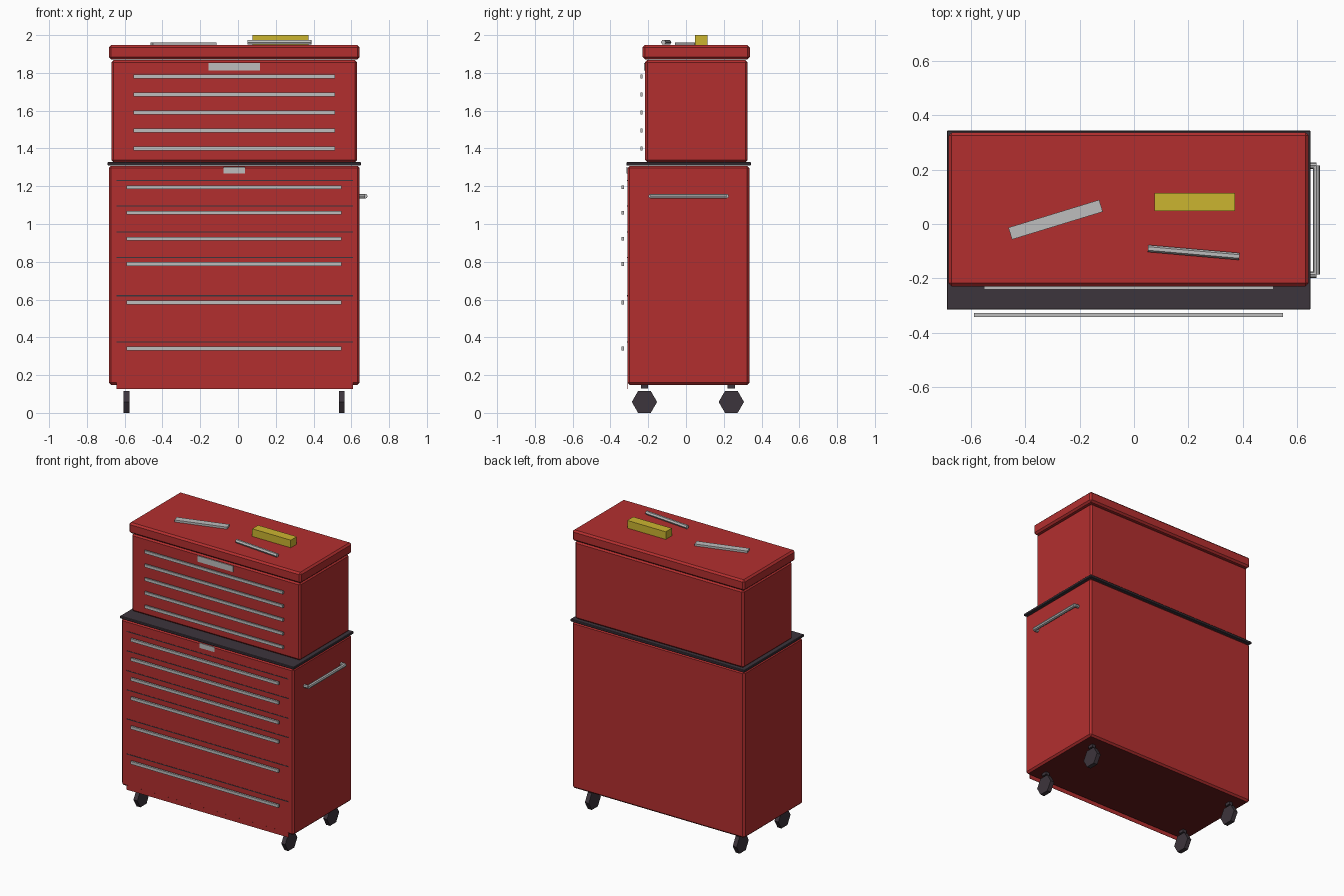
import bpy, bmesh, math

cube = bpy.data.objects.get("Cube")
if cube:
    bpy.data.objects.remove(cube, do_unlink=True)


def material(name, rgb):
    m = bpy.data.materials.new(name)
    m.use_nodes = True
    m.diffuse_color = (*rgb, 1)
    m.node_tree.nodes["Principled BSDF"].inputs["Base Color"].default_value = (*rgb, 1)
    return m


RED = material("red paint", (0.45, 0.028, 0.028))
SHADE_RED = material("dark red underside", (0.13, 0.011, 0.011))
DARK = material("dark rubber", (0.046, 0.035, 0.045))
STEEL = material("grey steel", (0.51, 0.51, 0.51))
YELLOW = material("yellow", (0.6, 0.46, 0.03))


def finish(name, bm, mat, loc, turn=0):
    bmesh.ops.recalc_face_normals(bm, faces=bm.faces)
    mesh = bpy.data.meshes.new(name)
    bm.to_mesh(mesh)
    bm.free()
    mesh.materials.append(mat)
    ob = bpy.data.objects.new(name, mesh)
    ob.location = loc
    ob.rotation_euler.z = math.radians(turn)
    bpy.context.collection.objects.link(ob)
    return ob


def box(name, x, y, z, mat, bevel=0, turn=0):
    """Box from (low, high) ranges on each axis, turned about its centre."""
    bm = bmesh.new()
    bmesh.ops.create_cube(bm, size=1)
    bmesh.ops.scale(bm, verts=bm.verts, vec=[b - a for a, b in (x, y, z)])
    if bevel:
        bmesh.ops.bevel(bm, geom=bm.edges[:], offset=bevel, segments=1,
                        profile=0.5, affect='EDGES')
    return finish(name, bm, mat, [(a + b) / 2 for a, b in (x, y, z)], turn)


def bar(name, loc, radius, length, sides, mat, turn=0):
    """Prism lying along x, then turned about z."""
    bm = bmesh.new()
    ring = []
    for i in range(sides):
        a = math.tau * i / sides
        ring.append(bm.verts.new((-length / 2, radius * math.cos(a), radius * math.sin(a))))
    face = bm.faces.new(ring)
    ext = bmesh.ops.extrude_face_region(bm, geom=[face], use_keep_orig=True)
    moved = [g for g in ext["geom"] if isinstance(g, bmesh.types.BMVert)]
    bmesh.ops.translate(bm, verts=moved, vec=(length, 0, 0))
    return finish(name, bm, mat, loc, turn)


# Main bodies
cabinet = box("lower_cabinet", (-0.684, 0.644), (-0.31, 0.336), (0.148, 1.308), RED, 0.012)
box("tray_mat", (-0.69, 0.651), (-0.316, 0.344), (1.31, 1.327), DARK, 0.003)
box("upper_chest", (-0.67, 0.631), (-0.217, 0.326), (1.327, 1.868), RED, 0.012)
box("lid", (-0.684, 0.644), (-0.23, 0.338), (1.872, 1.947), RED, 0.012)

# Darker underside of the cabinet
cabinet.data.materials.append(SHADE_RED)
for face in cabinet.data.polygons:
    if face.normal.z < -0.9:
        face.material_index = 1

# Lower drawers: bottom lip, dark seams and pull bars
box("front_lip", (-0.643, 0.608), (-0.3097, -0.3075), (0.127, 0.165), RED)
for i, z in enumerate((1.23, 1.095, 0.957, 0.823, 0.62, 0.376)):
    box(f"drawer_seam_{i}", (-0.643, 0.608), (-0.3115, -0.309), (z - 0.003, z + 0.003), DARK)
    box(f"lower_pull_{i}", (-0.59, 0.549), (-0.342, -0.328), (z - 0.045, z - 0.025), STEEL)

# Upper drawer pulls
for i in range(5):
    z = 1.781 - i * 0.0955
    box(f"upper_pull_{i}", (-0.553, 0.514), (-0.242, -0.23), (z - 0.01, z + 0.01), STEEL)

# Blank front plates
box("lower_plate", (-0.077, 0.037), (-0.314, -0.309), (1.268, 1.302), STEEL)
box("upper_plate", (-0.156, 0.116), (-0.222, -0.216), (1.812, 1.853), STEEL)

# Push handle on one side
bar("side_handle", (0.673, 0.014, 1.147), 0.013, 0.402, 8, STEEL, 90)
for i, y in enumerate((-0.187, 0.215)):
    bar(f"side_handle_mount_{i}", (0.656, y, 1.147), 0.012, 0.034, 8, STEEL)

# Castors
for i, x in enumerate((-0.59, 0.55)):
    for j, y in enumerate((-0.22, 0.24)):
        bar(f"wheel_{i}{j}", (x, y, 0.058), 0.067, 0.03, 6, DARK)
        box(f"wheel_stem_{i}{j}", (x - 0.014, x + 0.014), (y - 0.019, y + 0.019),
            (0.128, 0.152), DARK)

# Loose items on the lid
box("yellow_block", (0.076, 0.373), (0.048, 0.114), (1.946, 2.0), YELLOW)
box("flat_tool", (-0.464, -0.114), (-0.007, 0.039), (1.946, 1.961), STEEL, 0, 17)
bar("round_tool", (0.22, -0.105, 1.962), 0.013, 0.338, 6, STEEL, -5)
